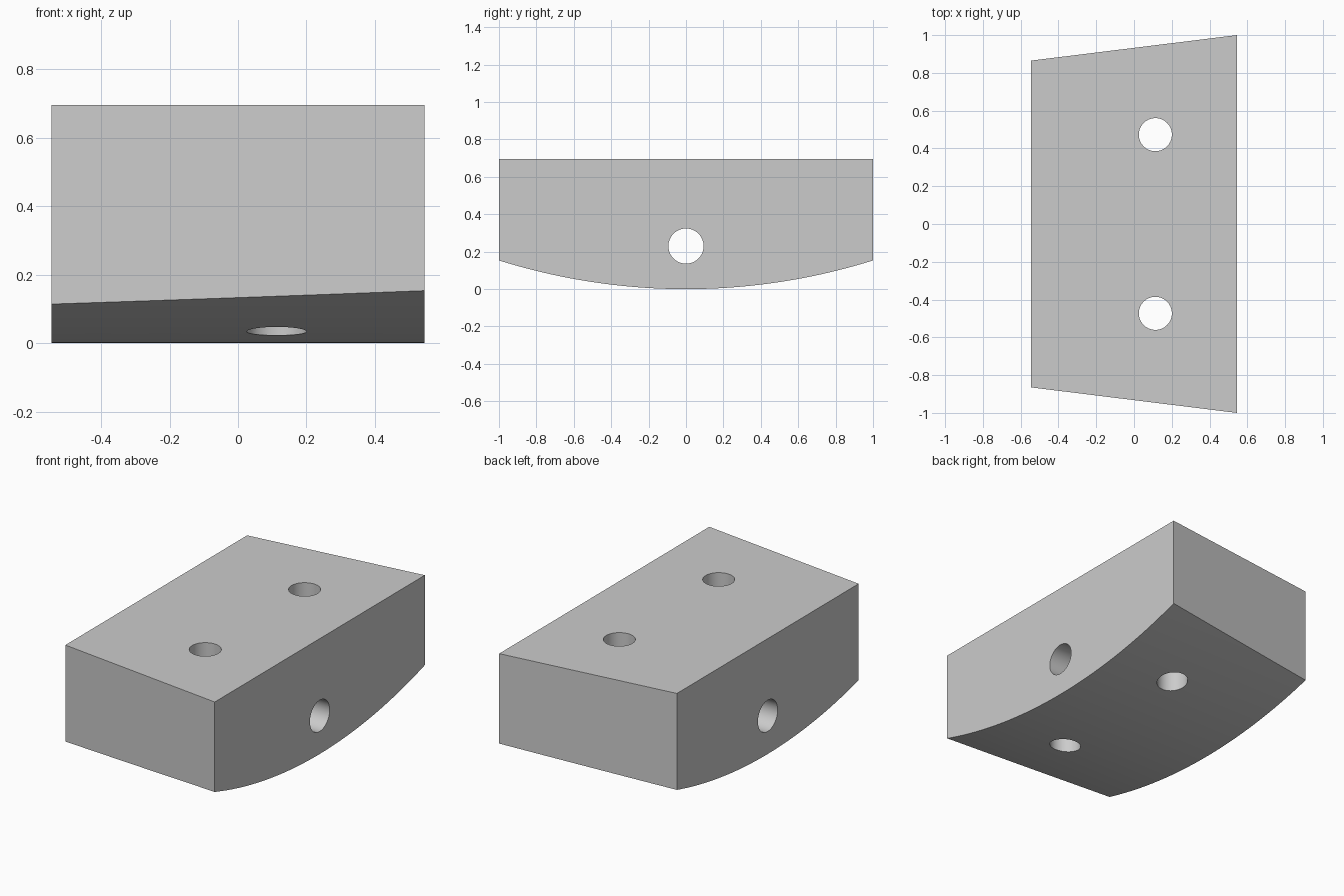
import bpy, bmesh, math
from mathutils import Matrix, Vector

cube = bpy.data.objects.get("Cube")
if cube:
    bpy.data.objects.remove(cube, do_unlink=True)

HALF_X, HEIGHT, ARC_R = 0.545, 0.695, 3.34
LONG_Y, SHORT_Y = 1.0, 0.865          # half lengths at the left and right sides

grey = bpy.data.materials.new("plain grey")
grey.use_nodes = True
colour = (0.6, 0.6, 0.6, 1)
grey.diffuse_color = colour
grey.node_tree.nodes["Principled BSDF"].inputs["Base Color"].default_value = colour


def to_object(name, bm):
    bmesh.ops.recalc_face_normals(bm, faces=bm.faces[:])
    mesh = bpy.data.meshes.new(name)
    bm.to_mesh(mesh)
    bm.free()
    mesh.materials.append(grey)
    obj = bpy.data.objects.new(name, mesh)
    bpy.context.collection.objects.link(obj)
    return obj


def hole_cutter(name, radius, centre, rotation):
    bm = bmesh.new()
    bmesh.ops.create_cone(bm, cap_ends=True, segments=64, radius1=radius, radius2=radius,
                          depth=3, matrix=Matrix.Translation(centre) @ rotation)
    obj = to_object(name, bm)
    obj.hide_render = True
    return obj


# Block: side profile with a curved underside, extruded across x
bm = bmesh.new()
steps, reach = 64, 1.1
ys = [reach * (2 * i / steps - 1) for i in range(steps + 1)]
profile = [(y, ARC_R - math.sqrt(ARC_R ** 2 - y * y)) for y in ys]
profile += [(reach, HEIGHT), (-reach, HEIGHT)]
face = bm.faces.new([bm.verts.new((-HALF_X, y, z)) for y, z in profile])
extruded = bmesh.ops.extrude_face_region(bm, geom=[face])["geom"]
bmesh.ops.translate(bm, vec=(2 * HALF_X, 0, 0),
                    verts=[v for v in extruded if isinstance(v, bmesh.types.BMVert)])
if face.is_valid and not any(len(e.link_faces) == 2 for e in face.edges):
    bm.faces.remove(face)
    bmesh.ops.holes_fill(bm, edges=bm.edges[:])

# Slanted front and back ends
for side in (-1, 1):
    normal = Vector((SHORT_Y - LONG_Y, side * 2 * HALF_X, 0)).normalized()
    cut = bmesh.ops.bisect_plane(bm, geom=bm.verts[:] + bm.edges[:] + bm.faces[:],
                                 plane_co=(HALF_X, side * LONG_Y, 0),
                                 plane_no=normal, clear_outer=True)
    bmesh.ops.contextual_create(
        bm, geom=[g for g in cut["geom_cut"] if isinstance(g, bmesh.types.BMEdge)])
block = to_object("curved_block", bm)

# Through holes: two vertical, one crosswise
cutters = [hole_cutter("vertical_hole_cutter", 0.0875, (0.113, y, 0.3), Matrix())
           for y in (-0.473, 0.473)]
cutters.append(hole_cutter("cross_hole_cutter", 0.094, (0, 0, 0.23),
                           Matrix.Rotation(math.pi / 2, 4, "Y")))
bpy.context.view_layer.objects.active = block
block.select_set(True)
for cutter in cutters:
    mod = block.modifiers.new("hole", "BOOLEAN")
    mod.operation, mod.solver, mod.object = "DIFFERENCE", "EXACT", cutter
    bpy.ops.object.modifier_apply(modifier=mod.name)
    bpy.data.objects.remove(cutter, do_unlink=True)

# Smooth the arc and hole walls, keep the edges crisp
bpy.ops.object.shade_smooth_by_angle(angle=math.radians(25))
